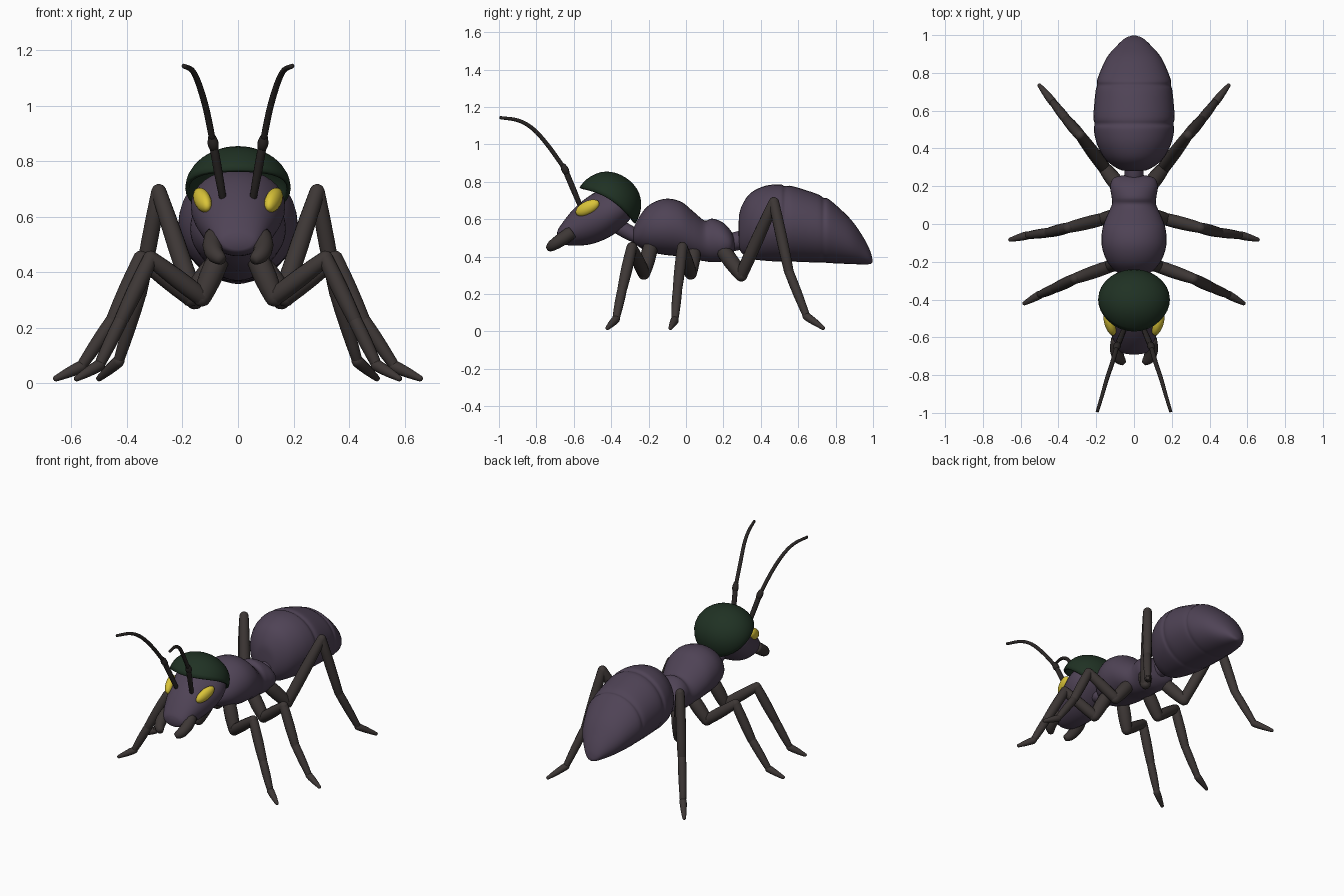
import bpy, bmesh, math
from mathutils import Vector, Matrix

if "Cube" in bpy.data.objects:
    bpy.data.objects.remove(bpy.data.objects["Cube"])


def material(name, rgb):
    m = bpy.data.materials.new(name)
    m.use_nodes = True
    m.diffuse_color = (*rgb, 1)
    m.node_tree.nodes["Principled BSDF"].inputs["Base Color"].default_value = (*rgb, 1)
    return m


purple = material("dusky purple", (.078, .056, .092))
brown = material("dark brown", (.047, .038, .036))
black = material("soot", (.024, .020, .019))
green = material("helmet green", (.014, .031, .017))
yellow = material("eye yellow", (.70, .55, .04))


def finish(bm, name, mat, mirror=False):
    bmesh.ops.recalc_face_normals(bm, faces=bm.faces)
    mesh = bpy.data.meshes.new(name)
    bm.to_mesh(mesh)
    bm.free()
    mesh.materials.append(mat)
    for p in mesh.polygons:
        p.use_smooth = True
    ob = bpy.data.objects.new(name, mesh)
    bpy.context.collection.objects.link(ob)
    if mirror:
        ob.modifiers.new("Mirror", "MIRROR").use_clip = False
    return ob


def skin(bm, rings):
    """Bridge rings of points and cap both ends."""
    loops = [[bm.verts.new(p) for p in ring] for ring in rings]
    n = len(loops[0])
    for a, b in zip(loops, loops[1:]):
        for i in range(n):
            j = (i + 1) % n
            bm.faces.new((a[i], a[j], b[j], b[i]))
    bm.faces.new(loops[0][::-1])
    bm.faces.new(loops[-1])


def smooth_path(points, steps):
    """Catmull-Rom interpolation of tuples of any length."""
    pts = [Vector(p) for p in points]
    pts = [pts[0] * 2 - pts[1]] + pts + [pts[-1] * 2 - pts[-2]]
    out = []
    for a, b, c, d in zip(pts, pts[1:], pts[2:], pts[3:]):
        for k in range(steps):
            t = k / steps
            out.append(b + (c - a) * (t / 2) + (a * 2 - b * 5 + c * 4 - d) * (t * t / 2)
                       + (b * 3 - a - c * 3 + d) * (t ** 3 / 2))
    return out + [pts[-2]]


def body(name, stations, segments=32):
    """Elliptical loft along y; each station is y, top z, bottom z, half width."""
    rings = []
    for y, top, low, w in smooth_path(stations, 4):
        ring = []
        for i in range(segments):
            a = math.tau * i / segments
            ring.append((w * math.cos(a), y, (top + low) / 2 + (top - low) / 2 * math.sin(a)))
        rings.append(ring)
    bm = bmesh.new()
    skin(bm, rings)
    return finish(bm, name, purple)


def sweep(bm, points, radii, segments=12):
    """Round tube with a radius at every point."""
    rings = []
    for i, p in enumerate(points):
        d = points[min(i + 1, len(points) - 1)] - points[max(i - 1, 0)]
        q = d.to_track_quat("Z", "Y")
        rings.append([p + q @ Vector((math.cos(math.tau * k / segments),
                                      math.sin(math.tau * k / segments), 0)) * radii[i]
                      for k in range(segments)])
    skin(bm, rings)


def capsule(bm, a, b, ra, rb):
    """Tapered limb segment with rounded ends and a slight swell."""
    a, b = Vector(a), Vector(b)
    d = (b - a).normalized()
    angles = [math.radians(t) for t in (5, 30, 60)]
    pts = [a - d * ra * math.cos(t) for t in angles]
    rad = [ra * math.sin(t) for t in angles]
    for t in (0, .25, .5, .75, 1):
        pts.append(a.lerp(b, t))
        rad.append((ra + (rb - ra) * t) * (1 + .12 * math.sin(math.pi * t)))
    pts += [b + d * rb * math.cos(t) for t in reversed(angles)]
    rad += [rb * math.sin(t) for t in reversed(angles)]
    sweep(bm, pts, rad)


# Body sections
body("abdomen", [(.28, .56, .50, .03), (.29, .65, .43, .08), (.34, .735, .39, .15),
                 (.42, .777, .378, .195), (.50, .786, .373, .213), (.53, .776, .375, .208),
                 (.57, .776, .373, .215), (.70, .735, .368, .204), (.735, .714, .368, .195),
                 (.77, .702, .365, .193), (.88, .60, .36, .145), (.95, .50, .358, .085),
                 (.985, .43, .36, .045), (.997, .385, .368, .012)])
body("thorax", [(-.285, .53, .49, .02), (-.27, .575, .465, .07), (-.21, .665, .43, .135),
                (-.12, .708, .41, .17), (-.03, .695, .40, .168), (.04, .64, .385, .145),
                (.10, .592, .375, .118), (.14, .603, .37, .118), (.20, .58, .375, .126),
                (.245, .53, .405, .105), (.262, .48, .445, .03)])
body("head", [(-.69, .525, .495, .025), (-.675, .56, .47, .075), (-.60, .655, .458, .115),
              (-.50, .735, .468, .152), (-.40, .77, .51, .17), (-.32, .74, .575, .135),
              (-.28, .68, .63, .04)])
for name, a, b, r in (("neck", (0, -.40, .58), (0, -.25, .50), .036),
                      ("waist", (0, .22, .47), (0, .34, .50), .045)):
    bm = bmesh.new()
    capsule(bm, a, b, r, r)
    finish(bm, name, purple)

# Helmet: half dome tipped backwards, rim arched above the sides
bm = bmesh.new()
bmesh.ops.create_uvsphere(bm, u_segments=32, v_segments=20, radius=1)
bmesh.ops.delete(bm, geom=[v for v in bm.verts if v.co.z < -.01], context="VERTS")
for v in bm.verts:
    x, y, z = v.co
    lift = .035 * (1 - z) * (1 - y * y)
    v.co = (x * .19, y * .178, z * .178 + lift)
tilt = Matrix.Translation((0, -.42, .673)) @ Matrix.Rotation(math.radians(-33), 4, "X")
bmesh.ops.transform(bm, matrix=tilt, verts=bm.verts)
helmet = finish(bm, "helmet", green)
shell = helmet.modifiers.new("Shell", "SOLIDIFY")
shell.thickness = .014
shell.offset = -1

# Eyes
bm = bmesh.new()
bmesh.ops.create_uvsphere(bm, u_segments=20, v_segments=12, radius=1)
turn = Vector((.04, .12, .06)).to_track_quat("Y", "Z").to_matrix().to_4x4()
place = Matrix.Translation((.128, -.527, .66)) @ turn @ Matrix.Diagonal((.028, .072, .036, 1))
bmesh.ops.transform(bm, matrix=place, verts=bm.verts)
finish(bm, "eye", yellow, True)

# Mandibles
bm = bmesh.new()
path = smooth_path([(.085, -.61, .53), (.092, -.66, .495), (.082, -.705, .465),
                    (.055, -.735, .443)], 4)
sweep(bm, path, [.036 * math.sqrt(1 - (i / len(path)) ** 3) for i in range(len(path))])
finish(bm, "mandible", brown, True)

# Antennae: stalk, knuckle and whip
bm = bmesh.new()
knuckle = (.09, -.648, .868)
capsule(bm, (.055, -.565, .67), knuckle, .013, .015)
capsule(bm, (.088, -.642, .855), (.093, -.655, .882), .019, .016)
whip = smooth_path([knuckle, (.115, -.735, .99), (.142, -.815, 1.08),
                    (.165, -.895, 1.127), (.195, -.995, 1.143)], 5)
sweep(bm, whip, [.012 - .004 * (i / len(whip)) ** 2 for i in range(len(whip))])
finish(bm, "antenna", black, True)

# Legs: hip, low joint, knee, ankle, foot, toe
legs = {
    "front_leg": [(.07, -.19, .45), (.13, -.225, .31), (.315, -.29, .45),
                  (.42, -.34, .23), (.50, -.375, .065), (.58, -.42, .018)],
    "middle_leg": [(.08, .04, .43), (.17, .025, .31), (.35, -.02, .45),
                   (.45, -.045, .23), (.565, -.06, .06), (.655, -.083, .018)],
    "hind_leg": [(.08, .20, .43), (.155, .295, .30), (.285, .47, .69),
                 (.355, .55, .32), (.43, .645, .08), (.50, .733, .018)],
}
for name, joints in legs.items():
    bm = bmesh.new()
    thick = [(.04, .034), (.033, .028), (.028, .026), (.025, .019), (.022, .011)]
    for a, b, (ra, rb) in zip(joints, joints[1:], thick):
        capsule(bm, a, b, ra, rb)
    finish(bm, name, brown, True)
